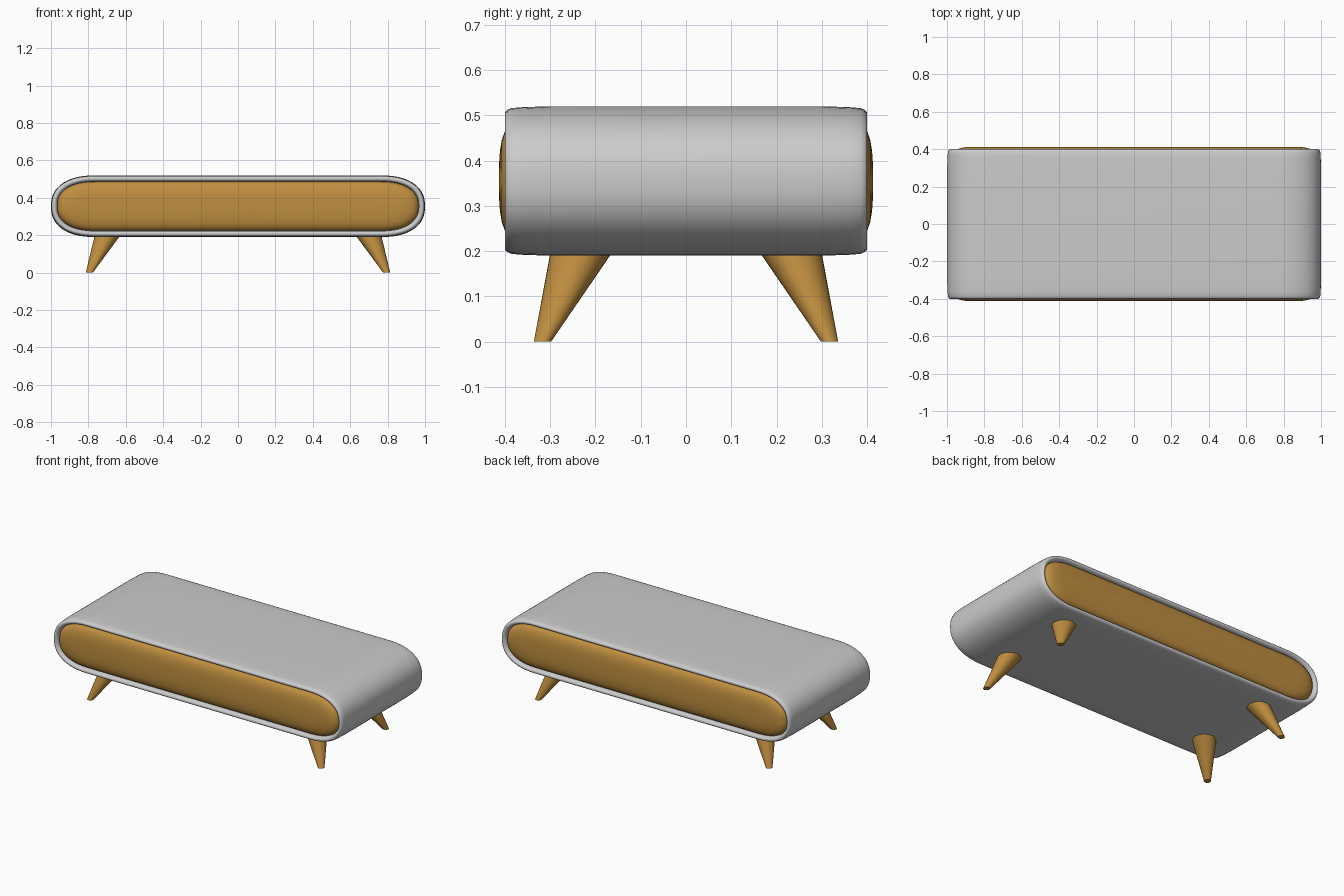
import bpy, bmesh, math

if "Cube" in bpy.data.objects:
    bpy.data.objects.remove(bpy.data.objects["Cube"])

MID_Z, HALF_X, HALF_Z, CORNER_X = 0.355, 1.0, 0.165, 0.24

wood = bpy.data.materials.new("brown_wood")
wood.diffuse_color = (0.52, 0.27, 0.05, 1)
wood.use_nodes = True
wood.node_tree.nodes["Principled BSDF"].inputs["Base Color"].default_value = wood.diffuse_color


def finish(bm, name, mat=None):
    bmesh.ops.recalc_face_normals(bm, faces=bm.faces)
    me = bpy.data.meshes.new(name)
    bm.to_mesh(me)
    bm.free()
    ob = bpy.data.objects.new(name, me)
    bpy.context.collection.objects.link(ob)
    if mat:
        me.materials.append(mat)
    bpy.ops.object.select_all(action='DESELECT')
    ob.select_set(True)
    bpy.context.view_layer.objects.active = ob
    bpy.ops.object.shade_smooth_by_angle(angle=math.radians(40))
    return ob


def ring(bm, inset, y, n=16, power=2.35):
    """Soft-cornered slot outline in the XZ plane."""
    hx, hz, rx = HALF_X - inset, HALF_Z - inset, CORNER_X - inset
    verts = []
    for q in range(4):
        for i in range(n + 1):
            if q % 2 and i == n:      # quadrants share their side point
                continue
            if q in (0, 2) and i == 0:
                continue
            a = math.pi / 2 * (q + i / n)
            c, s = math.cos(a), math.sin(a)
            sx = 1 if q in (0, 3) else -1
            x = sx * (hx - rx + rx * abs(c) ** (2 / power))
            z = math.copysign(hz * abs(s) ** (2 / power), s)
            verts.append(bm.verts.new((x, y, MID_Z + z)))
    # add the shared side point on +x
    verts.append(bm.verts.new((hx, y, MID_Z)))
    return verts


def loft(bm, rings, closed):
    pairs = list(zip(rings, rings[1:]))
    if closed:
        pairs.append((rings[-1], rings[0]))
    for a, b in pairs:
        for i in range(len(a)):
            j = (i + 1) % len(a)
            bm.faces.new((a[i], a[j], b[j], b[i]))
    if not closed:
        bm.faces.new(rings[0])
        bm.faces.new(rings[-1])


# Outer shell: hollow tube with rounded rims
rim = [(0.0, 0.3), (0.002, 0.36), (0.004, 0.385), (0.008, 0.395), (0.014, 0.4),
       (0.021, 0.4), (0.027, 0.396), (0.032, 0.387), (0.034, 0.37)]
bm = bmesh.new()
section = [(d, -y) for d, y in reversed(rim)] + rim
loft(bm, [ring(bm, d, y) for d, y in section], True)
finish(bm, "shell")

# Wooden core with domed front and back panels
dome = [(0.033, 0.365), (0.036, 0.38), (0.043, 0.391), (0.055, 0.4),
        (0.075, 0.407), (0.1, 0.411), (0.13, 0.413)]
bm = bmesh.new()
section = [(d, -y) for d, y in reversed(dome)] + dome
loft(bm, [ring(bm, d, y) for d, y in section], False)
finish(bm, "front_and_back_panels", wood)

# Four splayed, tapered legs
for sx, nx in ((-1, "left"), (1, "right")):
    for sy, ny in ((-1, "front"), (1, "back")):
        bm = bmesh.new()
        loops = []
        for x, y, z, r in ((0.795, 0.317, 0.0, 0.019), (0.697, 0.23, 0.2, 0.069)):
            loops.append([bm.verts.new((sx * x + r * math.cos(t * math.tau / 32),
                                        sy * y + r * math.sin(t * math.tau / 32), z))
                          for t in range(32)])
        loft(bm, loops, False)
        finish(bm, f"{ny}_{nx}_leg", wood)
